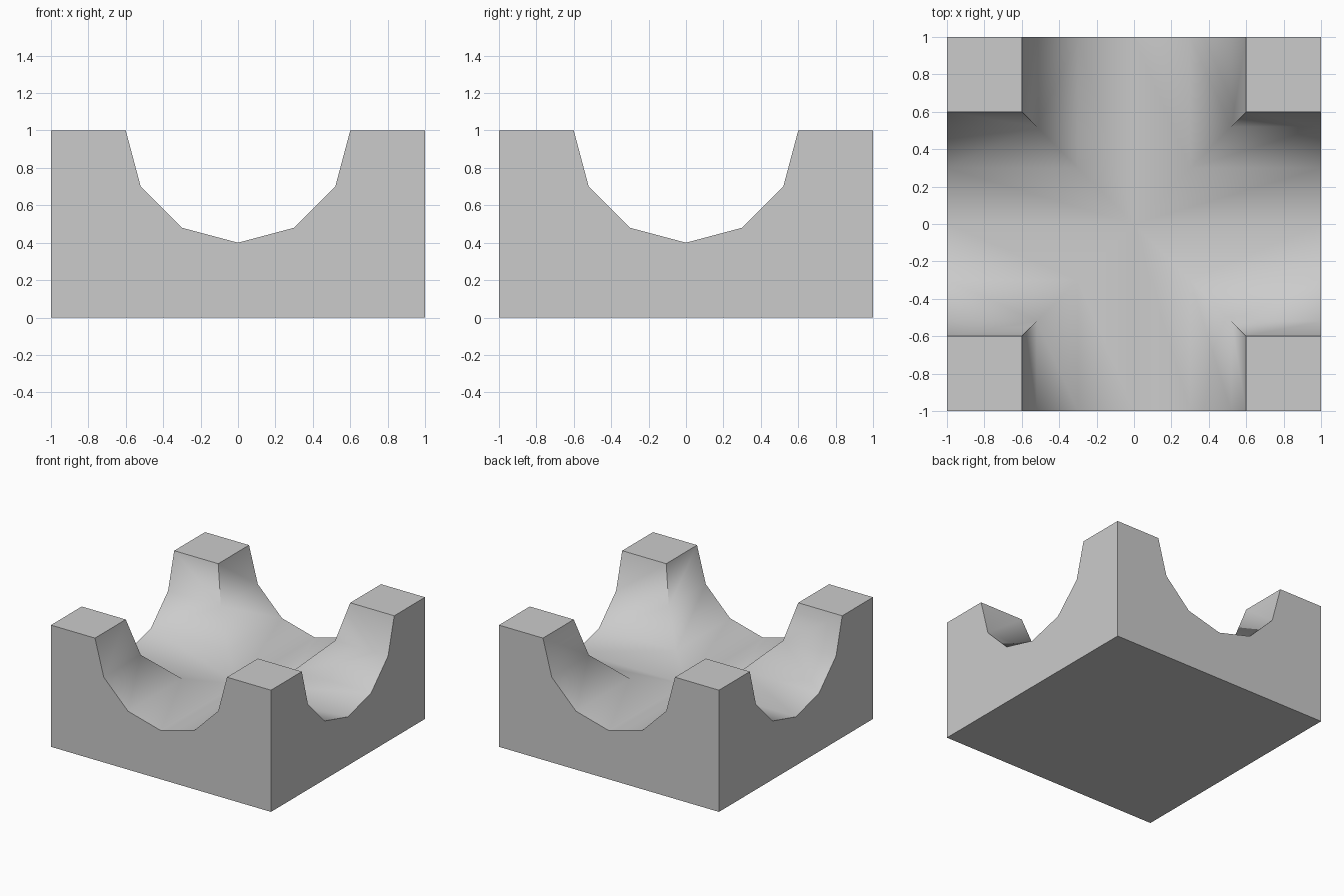
import bpy, bmesh
from math import radians
from mathutils import Matrix

if "Cube" in bpy.data.objects:
    bpy.data.objects.remove(bpy.data.objects["Cube"])

# Half profile of the channel; mirrored, with headroom above the block
HALF = [(0.0, 0.4), (0.3, 0.48), (0.52, 0.7), (0.6, 1.0), (0.6, 1.3)]
PROFILE = [(-x, z) for x, z in reversed(HALF[1:])] + HALF


def make_object(name, bm):
    bmesh.ops.recalc_face_normals(bm, faces=bm.faces)
    mesh = bpy.data.meshes.new(name)
    bm.to_mesh(mesh)
    bm.free()
    obj = bpy.data.objects.new(name, mesh)
    bpy.context.collection.objects.link(obj)
    return obj


def channel_cutter(name, angle):
    bm = bmesh.new()
    face = bm.faces.new([bm.verts.new((x, -1.2, z)) for x, z in PROFILE])
    ext = bmesh.ops.extrude_face_region(bm, geom=[face], use_keep_orig=True)
    moved = [v for v in ext["geom"] if isinstance(v, bmesh.types.BMVert)]
    bmesh.ops.translate(bm, verts=moved, vec=(0, 2.4, 0))
    bmesh.ops.rotate(bm, verts=bm.verts, matrix=Matrix.Rotation(radians(angle), 3, 'Z'))
    obj = make_object(name, bm)
    obj.hide_render = True
    return obj


# Solid block
bm = bmesh.new()
bmesh.ops.create_cube(bm, size=1, matrix=Matrix.Translation((0, 0, 0.5)) @ Matrix.Diagonal((2, 2, 1, 1)))
block = make_object("channel_block", bm)
bpy.context.view_layer.objects.active = block
block.select_set(True)

# Two crossing rounded channels
for name, angle in (("channel_cutter_y", 0), ("channel_cutter_x", 90)):
    cutter = channel_cutter(name, angle)
    mod = block.modifiers.new(name, 'BOOLEAN')
    mod.operation = 'DIFFERENCE'
    mod.solver = 'EXACT'
    mod.object = cutter
    bpy.ops.object.modifier_apply(modifier=mod.name)
    bpy.data.objects.remove(cutter)

# Smooth channel walls, crisp block edges
bpy.ops.object.shade_smooth_by_angle(angle=radians(65))
